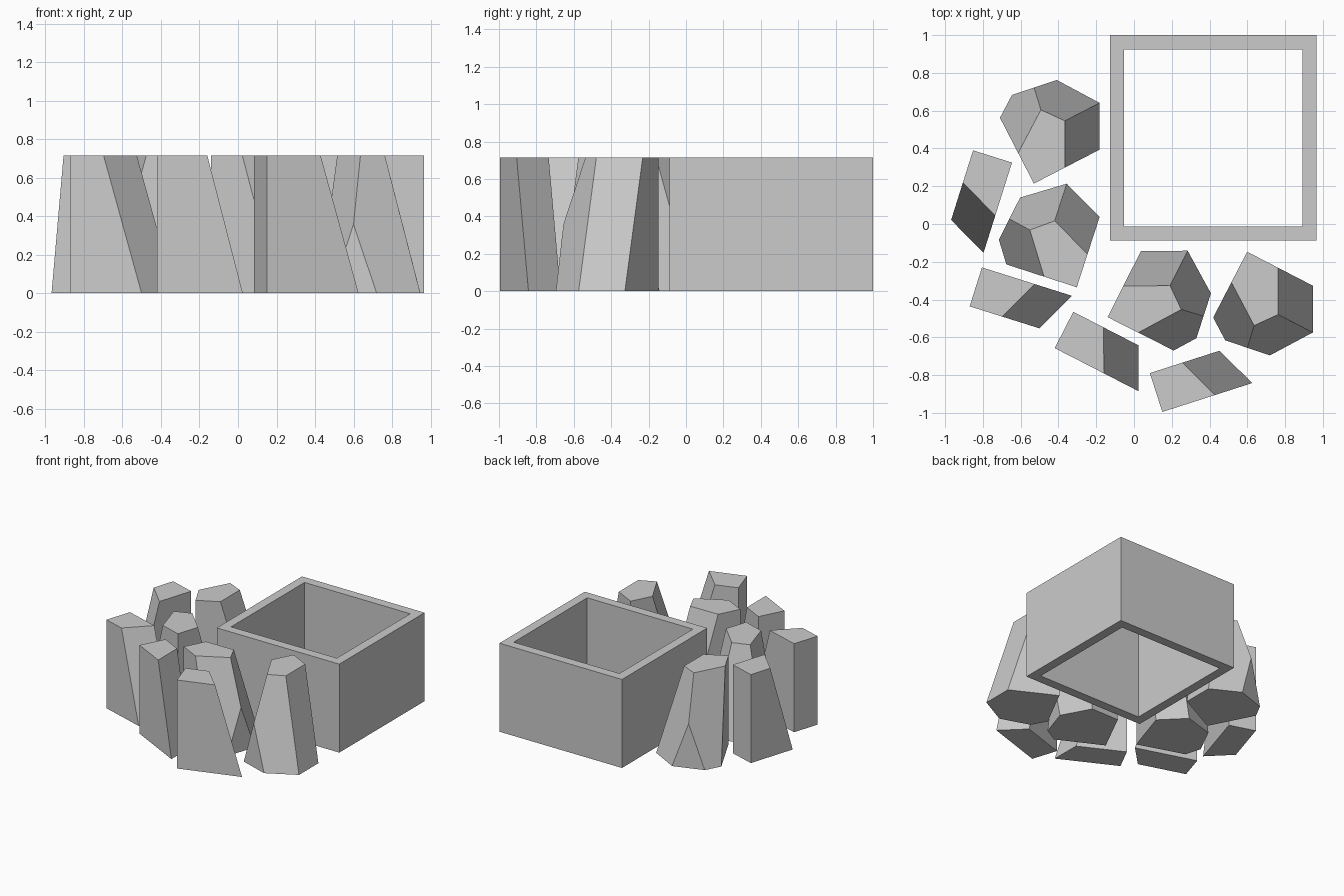
import bpy, bmesh, math
from mathutils import Matrix

if "Cube" in bpy.data.objects:
    bpy.data.objects.remove(bpy.data.objects["Cube"])

H = 0.715   # shared height of every part

stone = bpy.data.materials.new("plain_grey")
stone.diffuse_color = (0.6, 0.6, 0.6, 1)
stone.use_nodes = True
stone.node_tree.nodes["Principled BSDF"].inputs["Base Color"].default_value = stone.diffuse_color


def finish(bm, name):
    bmesh.ops.recalc_face_normals(bm, faces=bm.faces)
    mesh = bpy.data.meshes.new(name)
    bm.to_mesh(mesh)
    bm.free()
    mesh.materials.append(stone)
    ob = bpy.data.objects.new(name, mesh)
    bpy.context.collection.objects.link(ob)
    return ob


def faceted_block(name, base, top, extra, origin, angle, side):
    """Convex block from a base outline, a top outline and extra corner points;
    side = -1 mirrors it before it is turned and placed."""
    bm = bmesh.new()
    pts = [(u, v, 0) for u, v in base] + [(u, v, H) for u, v in top] + extra
    for p in pts:
        bm.verts.new(p)
    bmesh.ops.convex_hull(bm, input=bm.verts)
    bmesh.ops.dissolve_limit(bm, angle_limit=math.radians(3),
                             verts=bm.verts, edges=bm.edges)
    place = (Matrix.Translation((*origin, 0))
             @ Matrix.Rotation(math.radians(angle), 4, 'Z')
             @ Matrix.Diagonal((1, side, 1, 1)))
    bmesh.ops.transform(bm, matrix=place, verts=bm.verts)
    return finish(bm, name)


# Open square frame: four walls, no floor
def ring(bm, x0, x1, y0, y1, z):
    return [bm.verts.new((x, y, z))
            for x, y in ((x0, y0), (x1, y0), (x1, y1), (x0, y1))]


bm = bmesh.new()
outer, inner = (-0.128, 0.967, -0.088, 1.0), (-0.053, 0.892, -0.013, 0.925)
loops = [ring(bm, *outer, 0), ring(bm, *outer, H),
         ring(bm, *inner, H), ring(bm, *inner, 0)]
for k in range(4):
    a, b = loops[k], loops[(k + 1) % 4]
    for i in range(4):
        j = (i + 1) % 4
        bm.faces.new((a[i], a[j], b[j], b[i]))
finish(bm, "square_frame")

# Large rocks: square corner at the origin, chamfered far sides
rock_base = [(0, 0), (0.392, 0), (0.505, 0.22), (0.359, 0.432),
             (0.112, 0.47), (0, 0.392)]
rock_top = [(0, 0), (0.184, 0), (0.298, 0.22), (0.212, 0.33), (0, 0.182)]
rock_notch = [(0.234, 0.4513, H * 0.5)]
rocks = [((-0.53, 0.214), 27.3, 1), ((-0.303, -0.335), 72, 1),
         ((-0.14, -0.493), 63.2, -1), ((0.599, -0.147), -27.3, -1)]
for n, (origin, angle, side) in enumerate(rocks, 1):
    faceted_block(f"large_rock_{n}", rock_base, rock_top, rock_notch,
                  origin, angle, side)

# Thin slabs: one sloping end
slab_base = [(0, 0), (0.50, 0), (0.387, 0.216), (0, 0.216)]
slab_top = [(0, 0), (0.293, 0), (0.18, 0.216), (0, 0.216)]
slabs = [((-0.646, 0.325), -107.5, -1), ((-0.805, -0.23), -17.5, -1),
         ((-0.42, -0.657), -27.2, 1), ((0.15, -0.995), 17.8, 1)]
for n, (origin, angle, side) in enumerate(slabs, 1):
    faceted_block(f"thin_slab_{n}", slab_base, slab_top, [],
                  origin, angle, side)
